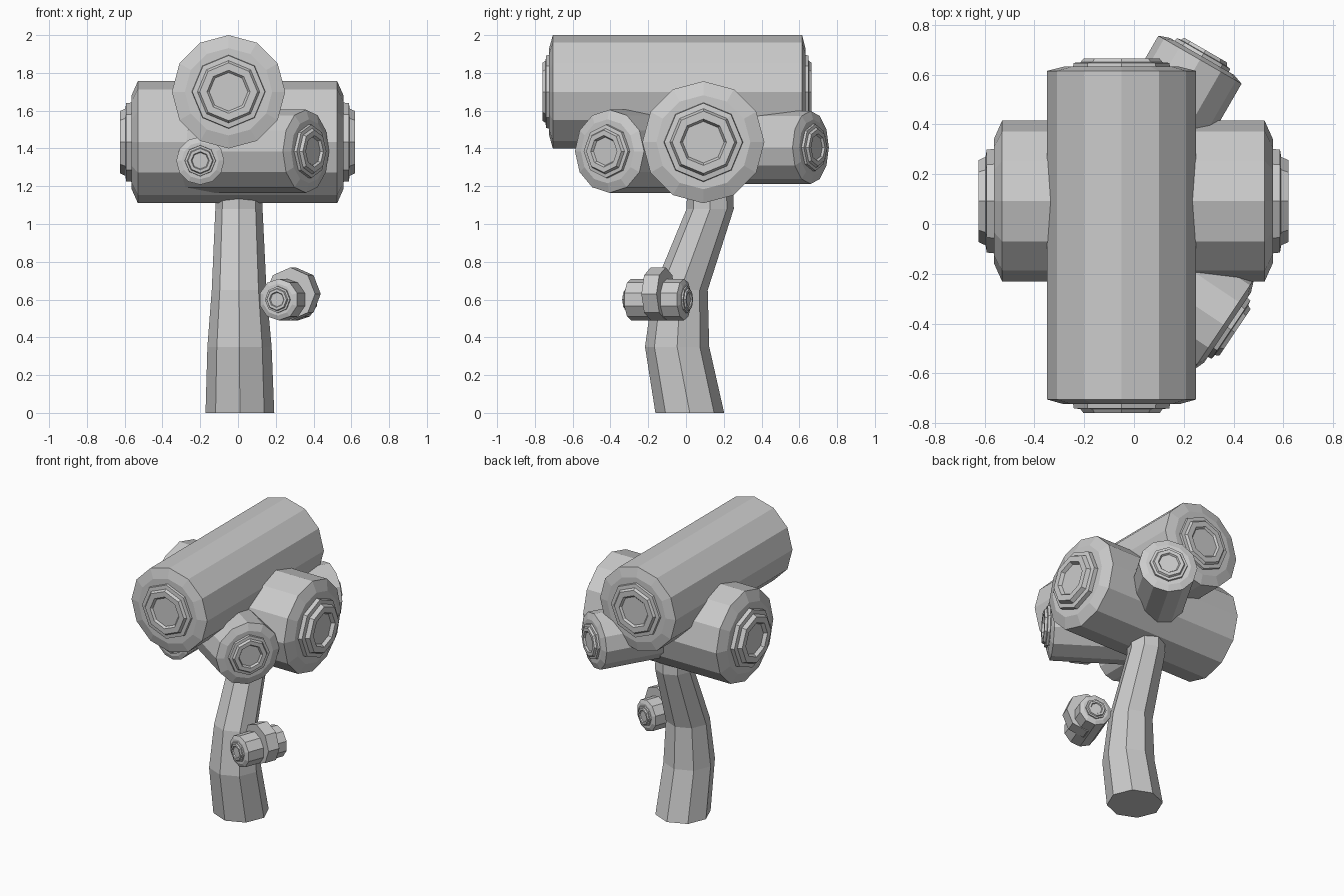
import bpy, bmesh
from math import sin, cos, tau
from mathutils import Vector

if "Cube" in bpy.data.objects:
    bpy.data.objects.remove(bpy.data.objects["Cube"])

UP = Vector((0, 0, 1))


def add_tube(bm, rings, n, u, v):
    """Skin a list of (centre, radius) rings with n sides and close both ends."""
    loops = [[bm.verts.new(Vector(c) + r * (cos(tau * i / n) * u + sin(tau * i / n) * v))
              for i in range(n)] for c, r in rings]
    for a, b in zip(loops, loops[1:]):
        for i in range(n):
            j = (i + 1) % n
            bm.faces.new((a[i], a[j], b[j], b[i]))
    bm.faces.new(loops[0][::-1])
    bm.faces.new(loops[-1])


def finish(name, bm):
    bmesh.ops.recalc_face_normals(bm, faces=bm.faces[:])
    me = bpy.data.meshes.new(name)
    bm.to_mesh(me)
    bm.free()
    bpy.context.collection.objects.link(bpy.data.objects.new(name, me))


def log(name, a, b, r, cap_a=0.0, cap_b=0.0, n=12):
    """Faceted log from a to b; cap depths give stepped, recessed end rings."""
    a, b = Vector(a), Vector(b)
    d = (b - a).normalized()
    v = d.cross(UP).normalized()
    u = v.cross(d)
    bm = bmesh.new()
    rings = [(a, r), (b, r)]
    if cap_a:
        rings.insert(0, (a - d * cap_a * 0.35, r * 0.77))
    if cap_b:
        rings.append((b + d * cap_b * 0.35, r * 0.77))
    add_tube(bm, rings, n, u, v)
    # octagonal end rings with a sunken centre
    for end, out, depth in ((a, -d, cap_a), (b, d, cap_b)):
        if depth:
            prof = [(0.0, 0.66), (0.65, 0.64), (0.7, 0.55), (1.0, 0.51),
                    (1.0, 0.38), (0.75, 0.34)]
            add_tube(bm, [(end + out * depth * t, r * f) for t, f in prof], 8, u, v)
    finish(name, bm)


# Bent handle
bm = bmesh.new()
add_tube(bm, [((0.01, 0.02, 0), 0.182), ((0.008, -0.047, 0.35), 0.17),
              ((0.006, -0.03, 0.65), 0.145), ((0.005, 0.128, 1.08), 0.125),
              ((0.005, 0.128, 1.3), 0.12)], 8, Vector((1, 0, 0)), Vector((0, 1, 0)))
finish("handle", bm)

# Large crossed logs
log("top_log", (-0.05, -0.705, 1.70), (-0.05, 0.615, 1.70), 0.30, 0.055, 0.05)
log("cross_log", (-0.53, 0.092, 1.433), (0.525, 0.092, 1.433), 0.323, 0.095, 0.095)

# Smaller logs growing out of the cross log
log("back_log", (-0.035, 0.14, 1.405), (0.265, 0.66, 1.405), 0.193, 0, 0.045)
log("front_right_log", (-0.22, -0.017, 1.385), (0.36, -0.405, 1.385), 0.22, 0, 0.055)
log("front_left_log", (-0.2, 0.0, 1.335), (-0.2, -0.45, 1.335), 0.127, 0, 0.03)

# Little log and collar on the side of the handle
log("side_knob", (0.215, -0.29, 0.6), (0.32, -0.01, 0.6), 0.11, 0.03, 0.03, 10)
log("knob_collar", (0.277, -0.187, 0.63), (0.307, -0.107, 0.63), 0.14, 0, 0, 8)
